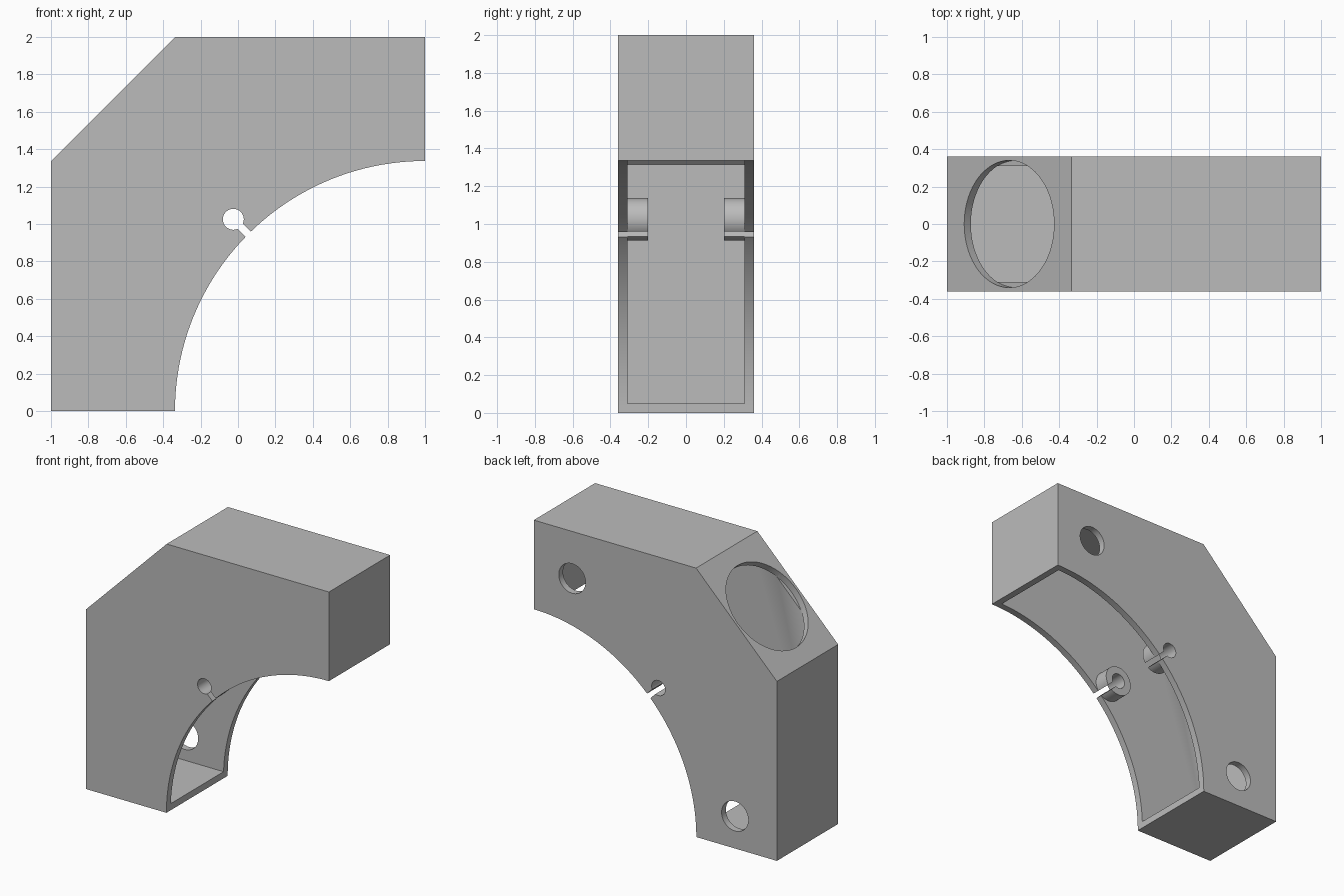
import bpy, bmesh, math
from mathutils import Vector, Matrix

cube = bpy.data.objects.get("Cube")
if cube:
    bpy.data.objects.remove(cube, do_unlink=True)

HALF_W, WALL, ARC_R = 0.36, 0.05, 1.337
INNER_W = HALF_W - WALL

grey = bpy.data.materials.new("plain_grey")
grey.use_nodes = True
colour = (0.5, 0.5, 0.5, 1)
grey.diffuse_color = colour
grey.node_tree.nodes["Principled BSDF"].inputs["Base Color"].default_value = colour


def finish(bm, name):
    bmesh.ops.recalc_face_normals(bm, faces=bm.faces[:])
    mesh = bpy.data.meshes.new(name)
    bm.to_mesh(mesh)
    bm.free()
    mesh.materials.append(grey)
    obj = bpy.data.objects.new(name, mesh)
    bpy.context.collection.objects.link(obj)
    return obj


def prism(name, profile, y0, y1):
    """Extrude an x-z outline along y."""
    bm = bmesh.new()
    face = bm.faces.new([bm.verts.new((x, y0, z)) for x, z in profile])
    ext = bmesh.ops.extrude_face_region(bm, geom=[face])
    verts = [g for g in ext["geom"] if isinstance(g, bmesh.types.BMVert)]
    bmesh.ops.translate(bm, verts=verts, vec=(0, y1 - y0, 0))
    return finish(bm, name)


def cylinder(name, start, end, radius, segments=48):
    start, end = Vector(start), Vector(end)
    axis = end - start
    bm = bmesh.new()
    turn = axis.to_track_quat('Z', 'Y').to_matrix().to_4x4()
    bmesh.ops.create_cone(bm, cap_ends=True, segments=segments, radius1=radius,
                          radius2=radius, depth=axis.length,
                          matrix=Matrix.Translation((start + end) / 2) @ turn)
    return finish(bm, name)


def combine(target, tool, operation):
    """Apply a boolean and remove the tool."""
    mod = target.modifiers.new(tool.name, 'BOOLEAN')
    mod.operation, mod.solver, mod.object = operation, 'EXACT', tool
    bpy.ops.object.select_all(action='DESELECT')
    bpy.context.view_layer.objects.active = target
    target.select_set(True)
    bpy.ops.object.modifier_apply(modifier=mod.name)
    bpy.data.objects.remove(tool, do_unlink=True)


# Elbow body: chamfered outer corner, concave arc on the inside
steps = 64
arc = [(1 - ARC_R * math.cos(a), ARC_R * math.sin(a))
       for a in (math.pi / 2 * i / steps for i in range(steps + 1))]
shell = prism("elbow_shell", [(-1, 0)] + arc + [(1, 2), (-0.335, 2), (-1, 1.335)],
              -HALF_W, HALF_W)

# Hollow interior, open through the arc
low, high = -1 + WALL, 2 - WALL
bevel = 2.335 - WALL * math.sqrt(2)
combine(shell, prism("cavity", [(low, WALL), (-low, WALL), (-low, high),
                                (high - bevel, high), (low, low + bevel)],
                     -INNER_W, INNER_W), 'DIFFERENCE')

# Round bosses inside both side walls
px, pz = -0.025, 1.025
for side in (-1, 1):
    combine(shell, cylinder("boss", (px, side * 0.2, pz), (px, side * 0.335, pz), 0.112), 'UNION')

# Keyhole through both walls and bosses: pin hole plus slot to the arc
combine(shell, cylinder("pin_hole", (px, -0.5, pz), (px, 0.5, pz), 0.056), 'DIFFERENCE')
d, n = 0.18, 0.0135
combine(shell, prism("slot", [(px - n, pz - n), (px + n, pz + n),
                              (px + d + n, pz - d + n), (px + d - n, pz - d - n)],
                     -0.5, 0.5), 'DIFFERENCE')

# Two round holes in the back wall only
for x, z in ((0.685, 1.65), (-0.655, 0.24)):
    combine(shell, cylinder("back_hole", (x, 0.25, z), (x, 0.5, z), 0.11), 'DIFFERENCE')

# Large round opening in the chamfered wall
centre = Vector((-0.6675, 0, 1.6675))
out = Vector((-1, 0, 1)).normalized()
combine(shell, cylinder("chamfer_opening", centre - out * (WALL + 0.001),
                        centre + out * 0.1, 0.34, 72), 'DIFFERENCE')

bpy.ops.object.select_all(action='DESELECT')
shell.select_set(True)
bpy.context.view_layer.objects.active = shell
bpy.ops.object.shade_smooth_by_angle(angle=math.radians(30))
